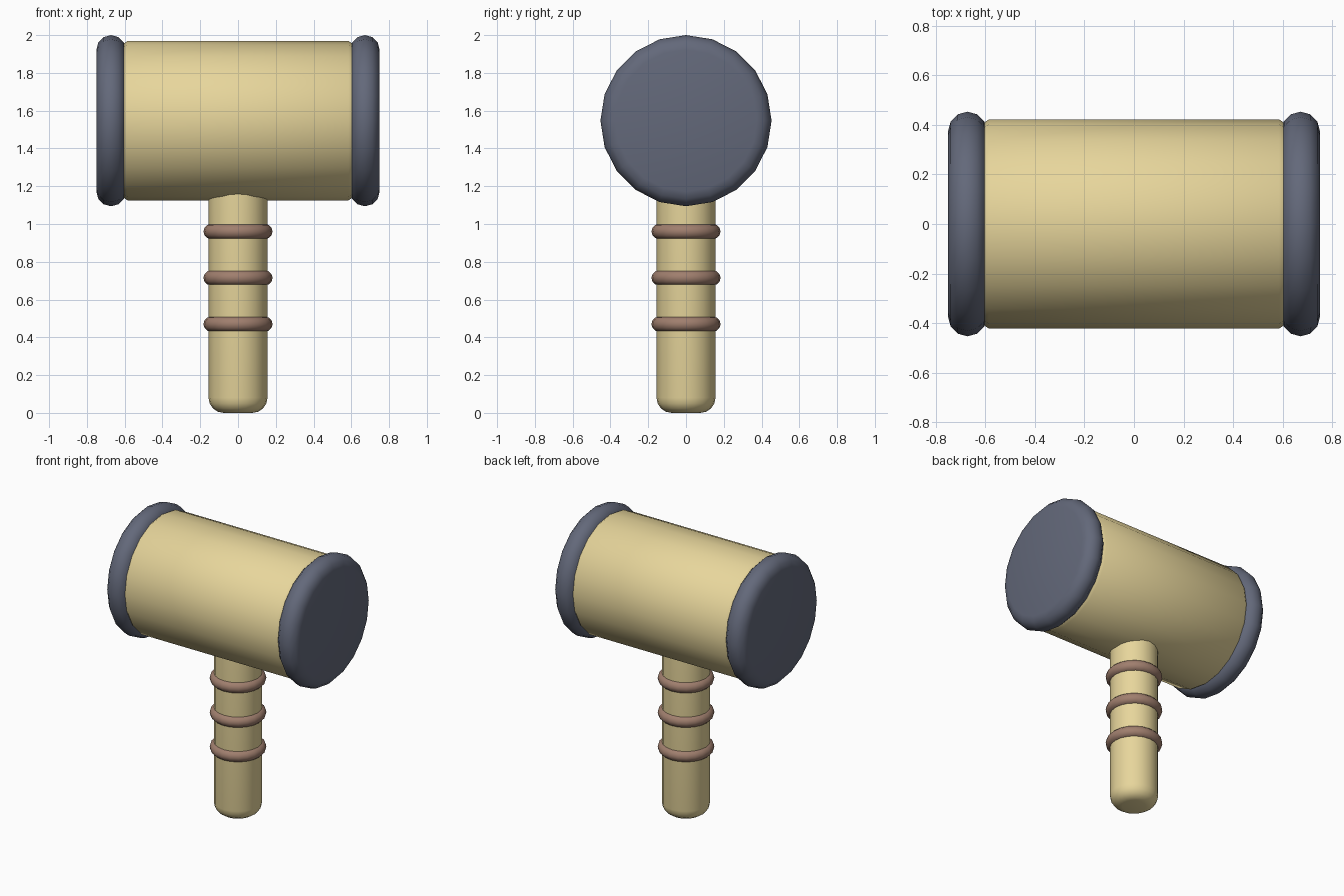
import bpy, bmesh, math

if "Cube" in bpy.data.objects:
    bpy.data.objects.remove(bpy.data.objects["Cube"])

SIDES = 20
HEAD_Z = 1.547


def material(name, color):
    m = bpy.data.materials.new(name)
    m.diffuse_color = (*color, 1)
    m.use_nodes = True
    m.node_tree.nodes["Principled BSDF"].inputs["Base Color"].default_value = m.diffuse_color
    return m


wood = material("wood", (0.80, 0.67, 0.33))
iron = material("iron", (0.125, 0.14, 0.195))
leather = material("leather", (0.35, 0.21, 0.155))


def arc(along, radius, size, start, end, steps):
    """Points (along axis, radius) on a circular arc; angles in degrees."""
    pts = []
    for i in range(steps + 1):
        a = math.radians(start + (end - start) * i / steps)
        pts.append((along + size * math.cos(a), radius + size * math.sin(a)))
    return pts


def lathe(name, profile, mat, axis="Z", center=(0, 0, 0), closed=False):
    """Spin a (along, radius) profile round an axis; open ends get flat discs."""
    bm = bmesh.new()
    rings = []
    for d, r in profile:
        ring = []
        for i in range(SIDES):
            a = math.tau * i / SIDES
            u, v = r * math.cos(a), r * math.sin(a)
            ring.append(bm.verts.new((d, v, u) if axis == "X" else (u, v, d)))
        rings.append(ring)
    pairs = list(zip(rings, rings[1:]))
    if closed:
        pairs.append((rings[-1], rings[0]))
    else:
        bm.faces.new(rings[0])
        bm.faces.new(rings[-1])
    for a, b in pairs:
        for i in range(SIDES):
            j = (i + 1) % SIDES
            bm.faces.new((a[i], a[j], b[j], b[i]))
    bmesh.ops.recalc_face_normals(bm, faces=bm.faces)
    mesh = bpy.data.meshes.new(name)
    bm.to_mesh(mesh)
    bm.free()
    mesh.materials.append(mat)
    obj = bpy.data.objects.new(name, mesh)
    obj.location = center
    bpy.context.collection.objects.link(obj)
    bpy.context.view_layer.objects.active = obj
    obj.select_set(True)
    bpy.ops.object.shade_smooth_by_angle(angle=math.radians(40))
    obj.select_set(False)
    return obj


# Wooden head barrel with slightly eased ends
lathe("head_barrel", [(-0.61, 0.405), (-0.585, 0.422), (0.585, 0.422), (0.61, 0.405)],
      wood, "X", (0, 0, HEAD_Z))

# Rounded iron bands closing both ends of the head
for side, name in ((-1, "left_cap"), (1, "right_cap")):
    lathe(name, arc(0, 0.375, 0.078, 180, 0, 6), iron, "X", (side * 0.672, 0, HEAD_Z))

# Handle with rounded foot, running up into the barrel
lathe("handle", arc(0.08, 0.076, 0.08, 180, 90, 4) + [(1.25, 0.156)], wood)

# Leather grip rings
for i, z in enumerate((0.47, 0.715, 0.96)):
    lathe(f"grip_ring_{i + 1}", arc(0, 0.143, 0.04, 0, 330, 11), leather,
          center=(0, 0, z), closed=True)
